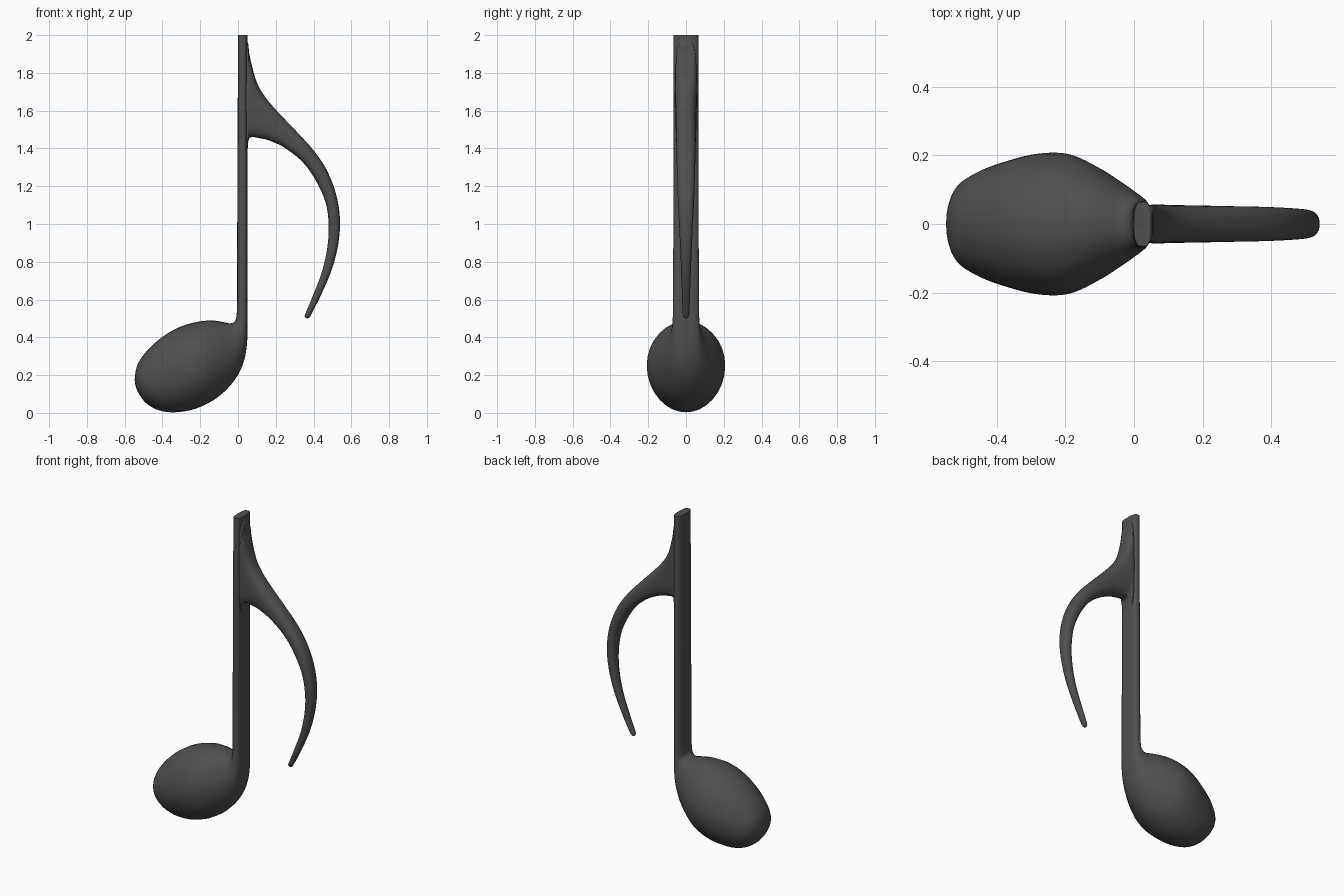
import bpy, bmesh, math

SIDES, STEPS = 32, 5


def catmull(a, b, c, d, t):
    return 0.5 * (2 * b + (c - a) * t + (2 * a - 5 * b + 4 * c - d) * t * t
                  + (3 * b - a - 3 * c + d) * t ** 3)


def power(v, n):
    return math.copysign(abs(v) ** (2 / n), v)


def loft(name, sections):
    """Section: edge A (x, z), opposite edge B (x, z), half depth in y, squareness."""
    rows = []
    last = len(sections) - 1
    for i in range(last):
        ctrl = [sections[min(max(i + k, 0), last)] for k in (-1, 0, 1, 2)]
        for s in range(STEPS):
            rows.append([catmull(*v, s / STEPS) for v in zip(*ctrl)])
    rows.append(sections[-1])
    bm = bmesh.new()
    rings = []
    for ax, az, bx, bz, w, n in rows:
        ring = []
        for j in range(SIDES):
            a = 2 * math.pi * j / SIDES
            c, s = power(math.cos(a), n), power(math.sin(a), n)
            ring.append(bm.verts.new(((ax + bx) / 2 + (ax - bx) / 2 * c, w * s,
                                      (az + bz) / 2 + (az - bz) / 2 * c)))
        rings.append(ring)
    for r, q in zip(rings, rings[1:]):
        for j in range(SIDES):
            k = (j + 1) % SIDES
            bm.faces.new((r[j], r[k], q[k], q[j]))
    bm.faces.new(rings[0])
    bm.faces.new(rings[-1])
    bmesh.ops.recalc_face_normals(bm, faces=bm.faces)
    mesh = bpy.data.meshes.new(name)
    bm.to_mesh(mesh)
    bm.free()
    obj = bpy.data.objects.new(name, mesh)
    bpy.context.collection.objects.link(obj)
    return obj


# Note head flowing into the upright stem
note = loft("note_head_and_stem", [
    (-.540, .135, -.545, .155, .012, 2),
    (-.527, .105, -.546, .190, .060, 2),
    (-.490, .055, -.532, .255, .112, 2),
    (-.430, .018, -.485, .325, .150, 2),
    (-.350, .003, -.410, .395, .180, 2),
    (-.250, .015, -.320, .450, .204, 2),
    (-.160, .050, -.225, .480, .204, 2),
    (-.080, .105, -.140, .489, .168, 2),
    (-.010, .185, -.080, .481, .125, 2.1),
    (.030, .270, -.040, .474, .096, 2.2),
    (.047, .360, -.015, .487, .078, 2.5),
    (.050, .450, -.007, .525, .071, 2.8),
    (.050, .600, -.005, .600, .069, 3),
    (.050, 1.00, -.004, 1.00, .067, 3),
    (.050, 1.50, -.002, 1.50, .066, 3),
    (.050, 2.00, .000, 2.00, .065, 3),
])

# Curved flag, rooted inside the stem
flag = loft("flag", [
    (.025, 1.975, .025, 1.38, .050, 4),
    (.052, 1.960, .049, 1.39, .056, 4),
    (.060, 1.900, .053, 1.43, .057, 4),
    (.078, 1.820, .062, 1.455, .057, 3.5),
    (.100, 1.750, .080, 1.460, .056, 3),
    (.135, 1.685, .110, 1.455, .055, 2.7),
    (.200, 1.605, .165, 1.442, .054, 2.5),
    (.300, 1.500, .250, 1.402, .052, 2.5),
    (.400, 1.390, .345, 1.325, .050, 2.5),
    (.470, 1.285, .415, 1.225, .047, 2.5),
    (.520, 1.155, .465, 1.110, .043, 2.5),
    (.540, 1.020, .480, .990, .037, 2.4),
    (.530, .890, .472, .870, .031, 2.3),
    (.497, .760, .442, .740, .026, 2.2),
    (.440, .625, .392, .610, .021, 2.2),
    (.392, .530, .358, .528, .018, 2),
    (.380, .508, .353, .512, .013, 2),
    (.368, .500, .358, .502, .005, 2),
])

# Fuse the two parts into one surface
union = note.modifiers.new("fuse_flag", "BOOLEAN")
union.operation = "UNION"
union.solver = "EXACT"
union.object = flag
bpy.context.view_layer.objects.active = note
note.select_set(True)
bpy.ops.object.modifier_apply(modifier=union.name)
bpy.data.objects.remove(flag)
note.name = "eighth_note"

dark = bpy.data.materials.new("dark_grey")
dark.diffuse_color = (.08, .08, .08, 1)
note.data.materials.clear()
note.data.materials.append(dark)
bpy.ops.object.shade_smooth_by_angle(angle=math.radians(40))
